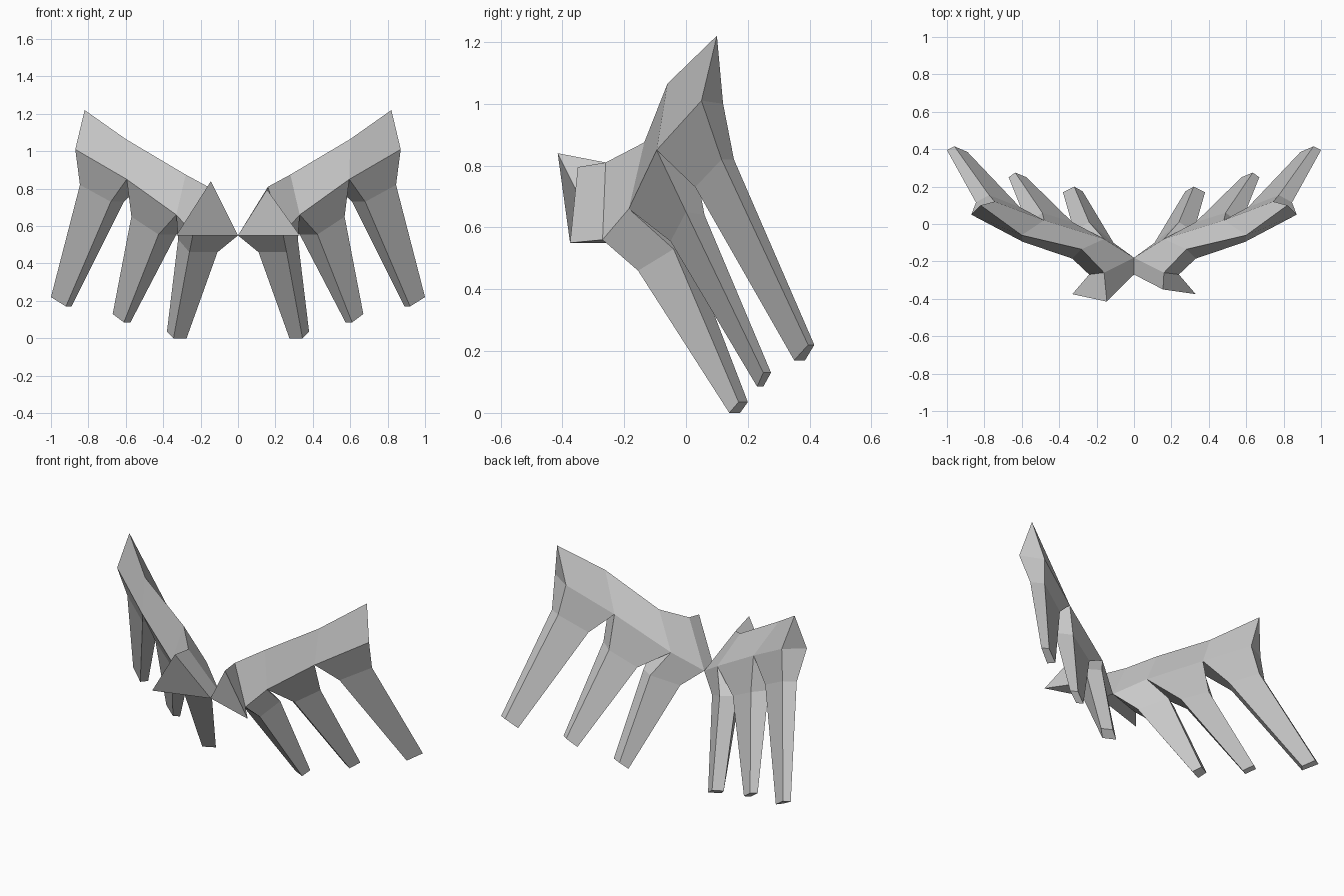
import bpy, bmesh
from mathutils import Vector

# Arm cross-sections from centre outwards: (top, front-bottom, back-bottom)
ARM = [
    [(0.155, -0.35, 0.795), (0.33, -0.375, 0.55), (0, -0.27, 0.55)],
    [(0.16, -0.26, 0.81), (0.24, -0.27, 0.56), (0, -0.18, 0.55)],
    [(0.28, -0.135, 0.875), (0.33, -0.185, 0.66), (0.16, -0.08, 0.66)],
    [(0.60, -0.06, 1.065), (0.595, -0.095, 0.85), (0.48, 0.02, 0.85)],
    [(0.82, 0.10, 1.22), (0.87, 0.05, 1.01), (0.745, 0.12, 1.0)],
]
# Finger rings: knuckle and tip, each (inner front, outer front, outer back, inner back)
FINGERS = [
    ([(0.26, -0.155, 0.46), (0.32, -0.04, 0.53), (0.24, 0.01, 0.53), (0.11, -0.10, 0.46)],
     [(0.345, 0.14, 0), (0.38, 0.17, 0.035), (0.32, 0.20, 0.035), (0.275, 0.175, 0)]),
    ([(0.425, -0.05, 0.555), (0.57, 0.0, 0.65), (0.49, 0.06, 0.64), (0.33, 0.01, 0.555)],
     [(0.61, 0.23, 0.085), (0.67, 0.25, 0.13), (0.635, 0.275, 0.13), (0.575, 0.25, 0.085)]),
    ([(0.68, 0.03, 0.73), (0.845, 0.115, 0.82), (0.775, 0.155, 0.82), (0.61, 0.09, 0.73)],
     [(0.92, 0.35, 0.17), (1.0, 0.395, 0.22), (0.96, 0.415, 0.22), (0.89, 0.385, 0.17)]),
]


def bridge(bm, a, b):
    n = len(a)
    for i in range(n):
        j = (i + 1) % n
        bm.faces.new((a[i], a[j], b[j], b[i]))


def build_wing(name, side, front_peak):
    bm = bmesh.new()

    def ring(points):
        return [bm.verts.new(Vector((side * x, y, z))) for x, y, z in points]

    # Triangular arm, left open below wherever a finger grows out
    arm = [ring([front_peak] + ARM[0][1:])] + [ring(s) for s in ARM[1:]]
    bridge(bm, arm[0], arm[1])
    for a, b in zip(arm[1:], arm[2:]):
        bm.faces.new((a[0], a[1], b[1], b[0]))
        bm.faces.new((a[2], a[0], b[0], b[2]))
    bm.faces.new(arm[0])
    bm.faces.new(arm[-1])

    # Three tapering fingers continuing the underside of each arm segment
    for i, (knuckle, tip) in enumerate(FINGERS):
        a, b = arm[i + 1], arm[i + 2]
        root = [a[1], b[1], b[2], a[2]]
        k, t = ring(knuckle), ring(tip)
        bridge(bm, root, k)
        bridge(bm, k, t)
        bm.faces.new(t)

    bmesh.ops.recalc_face_normals(bm, faces=bm.faces)
    mesh = bpy.data.meshes.new(name)
    bm.to_mesh(mesh)
    bm.free()
    bpy.context.collection.objects.link(bpy.data.objects.new(name, mesh))


# The left front peak leans further forward than the right one
build_wing("right_wing", 1, ARM[0][0])
build_wing("left_wing", -1, (0.145, -0.415, 0.84))
